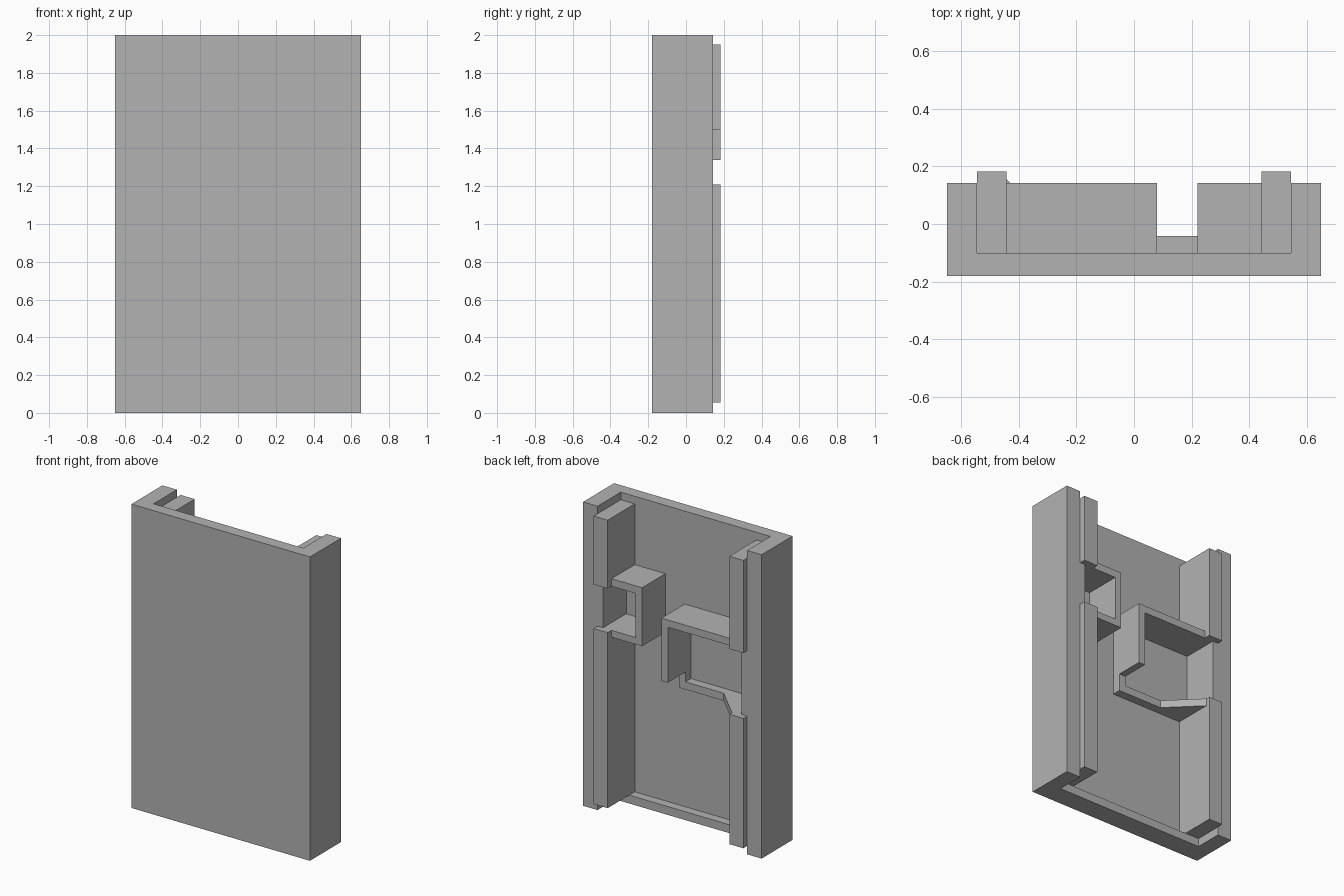
import bpy
import bmesh

cube = bpy.data.objects.get("Cube")
if cube:
    bpy.data.objects.remove(cube, do_unlink=True)

grey = bpy.data.materials.new("plain_grey")
grey.use_nodes = True
grey.diffuse_color = (0.448, 0.448, 0.448, 1)
grey.node_tree.nodes["Principled BSDF"].inputs["Base Color"].default_value = grey.diffuse_color


def prism(name, profile, low, high, axis="z"):
    """Extrude a flat outline: (x, y) along z, or (y, z) along x."""
    def place(p, t):
        return (p[0], p[1], t) if axis == "z" else (t, p[0], p[1])
    bm = bmesh.new()
    face = bm.faces.new([bm.verts.new(place(p, low)) for p in profile])
    top = bmesh.ops.extrude_face_region(bm, geom=[face])
    verts = [g for g in top["geom"] if isinstance(g, bmesh.types.BMVert)]
    shift = place((0, 0), high - low)
    bmesh.ops.translate(bm, verts=verts, vec=shift)
    bmesh.ops.recalc_face_normals(bm, faces=bm.faces)
    mesh = bpy.data.meshes.new(name)
    bm.to_mesh(mesh)
    bm.free()
    mesh.materials.append(grey)
    obj = bpy.data.objects.new(name, mesh)
    bpy.context.collection.objects.link(obj)
    return obj


def box(name, x, y, z):
    outline = [(x[0], y[0]), (x[1], y[0]), (x[1], y[1]), (x[0], y[1])]
    return prism(name, outline, z[0], z[1])


HALF, WALL, RAIL, LINER = 0.65, 0.545, 0.443, 0.505
FRONT, FLOOR, LEDGE, RIM, RAIL_Y = -0.18, -0.10, -0.042, 0.142, 0.182
DEPTH = (FLOOR, RIM)

# Tray with a back panel and two side walls
prism("channel_body", [(-HALF, FRONT), (HALF, FRONT), (HALF, RIM), (WALL, RIM),
                       (WALL, FLOOR), (-WALL, FLOOR), (-WALL, RIM), (-HALF, RIM)], 0, 2)
box("bottom_lip", (-WALL, WALL), (FLOOR, LEDGE), (0, 0.055))

# Rails along each wall, broken by a window lined against the wall
for side, sign, gap in (("left", 1, (1.21, 1.50)), ("right", -1, (0.91, 1.34))):
    rail_x = sorted((sign * RAIL, sign * WALL))
    liner_x = sorted((sign * LINER, sign * WALL))
    box(side + "_lower_rail", rail_x, (FLOOR, RAIL_Y), (0.055, gap[0]))
    box(side + "_upper_rail", rail_x, (FLOOR, RAIL_Y), (gap[1], 1.95))
    box(side + "_window_liner", liner_x, DEPTH, gap)

# Small square bracket around the left window
box("left_bracket_top", (0.22, RAIL), DEPTH, (1.50, 1.55))
box("left_bracket_bottom", (0.22, RAIL), DEPTH, (1.165, 1.21))
box("left_bracket_side", (0.22, 0.267), DEPTH, (1.21, 1.50))

# Large bracket around the right window, with a notched leg and ramped shelf
box("right_bracket_top", (-RAIL, 0.08), DEPTH, (1.34, 1.388))
prism("right_bracket_leg", [(FLOOR, 0.91), (LEDGE, 0.91), (LEDGE, 0.975),
                            (RIM, 0.975), (RIM, 1.34), (FLOOR, 1.34)], 0.033, 0.08, "x")
prism("right_bracket_shelf", [(0.08, FLOOR), (0.08, LEDGE), (-0.245, LEDGE),
                              (-RAIL, 0.155), (-RAIL, FLOOR)], 0.86, 0.91)
